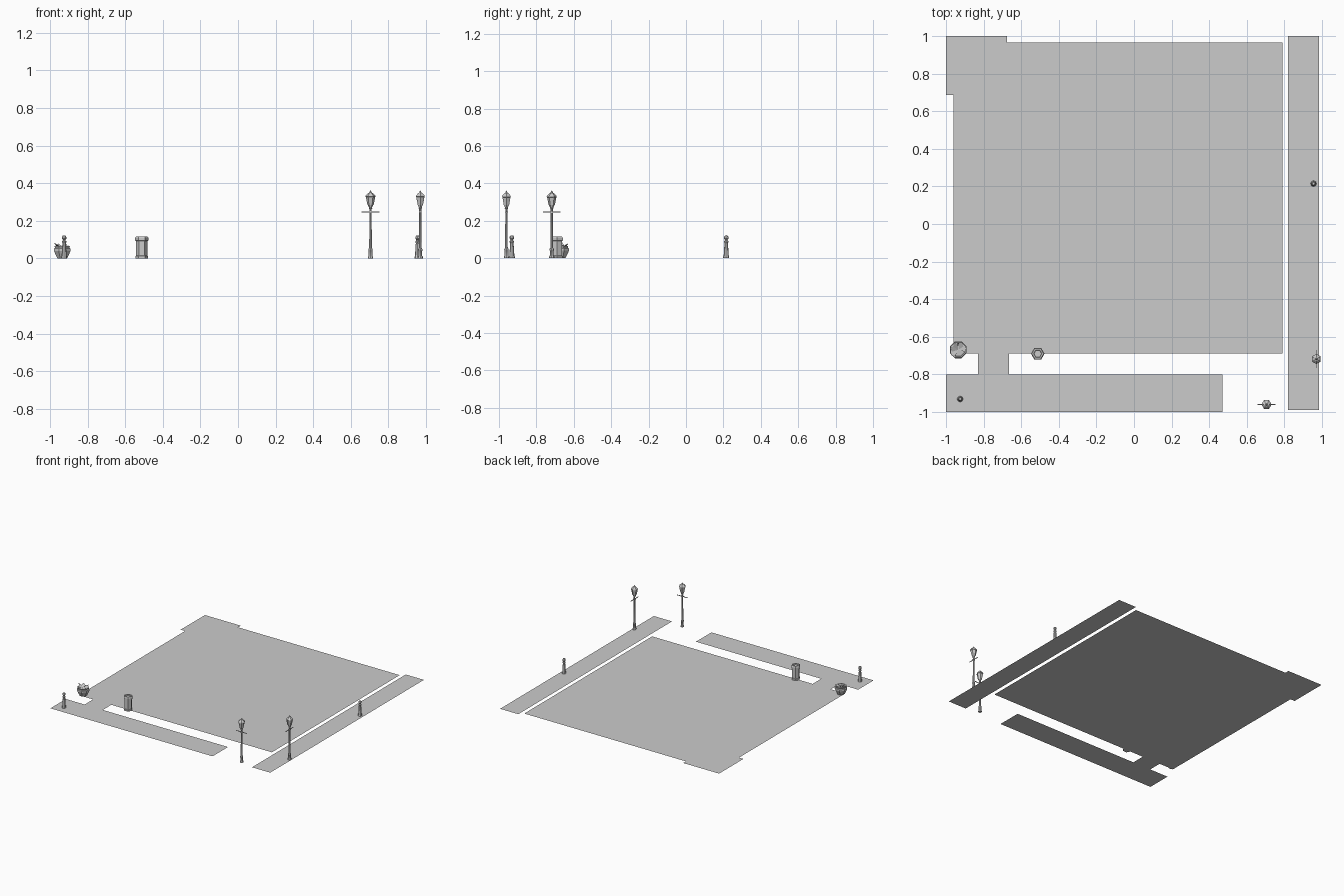
import bpy, bmesh, math
from mathutils import Vector, Matrix

if "Cube" in bpy.data.objects:
    bpy.data.objects.remove(bpy.data.objects["Cube"])


def finish(name, bm, loc=(0, 0, 0), rot=0, smooth=None):
    bmesh.ops.recalc_face_normals(bm, faces=bm.faces[:])
    me = bpy.data.meshes.new(name)
    bm.to_mesh(me)
    bm.free()
    ob = bpy.data.objects.new(name, me)
    ob.location = loc
    ob.rotation_euler.z = rot
    bpy.context.collection.objects.link(ob)
    if smooth:
        bpy.ops.object.select_all(action='DESELECT')
        bpy.context.view_layer.objects.active = ob
        ob.select_set(True)
        bpy.ops.object.shade_smooth_by_angle(angle=math.radians(smooth))
    return ob


def flat(name, pts):
    """Flat paving sheet from an outline, facing up."""
    bm = bmesh.new()
    bm.faces.new([bm.verts.new((x, y, 0)) for x, y in pts])
    finish(name, bm)


def add_lathe(bm, profile, sides, phase=0):
    """Revolve (radius, z) points; zero radius closes to a point."""
    rings = []
    for r, z in profile:
        if r == 0:
            rings.append([bm.verts.new((0, 0, z))] * sides)
        else:
            rings.append([bm.verts.new((r * math.cos(phase + math.tau * i / sides),
                                        r * math.sin(phase + math.tau * i / sides), z))
                          for i in range(sides)])
    for a, b in zip(rings, rings[1:]):
        for i in range(sides):
            j = (i + 1) % sides
            bm.faces.new(dict.fromkeys((a[i], a[j], b[j], b[i])))


def add_box(bm, center, size):
    m = Matrix.Translation(center) @ Matrix.Diagonal((*size, 1))
    bmesh.ops.create_cube(bm, size=1, matrix=m)


# Paving: plaza joined to the front walk by a neck, plus the separate side walk
flat("plaza_paving", [(-1, -1), (0.47, -1), (0.47, -0.8), (-0.665, -0.8), (-0.665, -0.69),
                      (0.79, -0.69), (0.79, 0.965), (-0.675, 0.965), (-0.675, 1), (-1, 1),
                      (-1, 0.685), (-0.96, 0.685), (-0.96, -0.69), (-0.83, -0.69),
                      (-0.83, -0.8), (-1, -0.8)])
flat("side_walk", [(0.82, -0.99), (0.985, -0.99), (0.985, 1), (0.82, 1)])


# Street lamps: fluted base and pole, hexagonal lantern, ladder bar
def lamp(n, x, y, rot):
    bm = bmesh.new()
    add_lathe(bm, [(0, 0), (0.014, 0), (0.014, 0.008), (0.010, 0.014), (0.010, 0.04),
                   (0.012, 0.044), (0.011, 0.05), (0.007, 0.056), (0.006, 0.262),
                   (0.010, 0.268), (0.006, 0.274), (0, 0.274)], 8)
    finish(f"lamp_post_{n}", bm, (x, y, 0), rot, 35)
    bm = bmesh.new()
    add_lathe(bm, [(0, 0.272), (0.009, 0.272), (0.015, 0.284), (0.023, 0.326),
                   (0.027, 0.328), (0.026, 0.334), (0.013, 0.347), (0.007, 0.349),
                   (0.005, 0.355), (0, 0.363)], 6)
    # corner ribs on the glass
    for i in range(6):
        a = math.tau * i / 6
        d = Vector((math.cos(a), math.sin(a), 0))
        lo, hi = d * 0.015 + Vector((0, 0, 0.284)), d * 0.0235 + Vector((0, 0, 0.327))
        q = (hi - lo).to_track_quat('Z', 'Y').to_matrix().to_4x4()
        bmesh.ops.create_cone(bm, segments=4, radius1=0.0015, radius2=0.0015, cap_ends=True,
                              depth=(hi - lo).length, matrix=Matrix.Translation((lo + hi) / 2) @ q)
    finish(f"lamp_lantern_{n}", bm, (x, y, 0), rot)
    bm = bmesh.new()
    add_box(bm, (0, 0, 0.247), (0.095, 0.004, 0.004))
    add_box(bm, (0, 0, 0.247), (0.016, 0.014, 0.008))
    finish(f"lamp_crossbar_{n}", bm, (x, y, 0), rot)


lamp(1, 0.705, -0.96, 0)
lamp(2, 0.97, -0.718, math.pi / 2)

# Bollards: flared shaft, collar and round knob
for n, (x, y) in enumerate([(-0.925, -0.931), (0.955, 0.215)], 1):
    bm = bmesh.new()
    add_lathe(bm, [(0, 0), (0.016, 0), (0.016, 0.008), (0.0135, 0.014), (0.009, 0.082),
                   (0.012, 0.086), (0.012, 0.091), (0.007, 0.095), (0.007, 0.099),
                   (0.012, 0.105), (0.012, 0.114), (0.007, 0.121), (0, 0.123)], 8)
    finish(f"bollard_{n}", bm, (x, y, 0), 0, 35)

# Litter bin: hexagonal body with base and rim bands, recessed top
bm = bmesh.new()
add_lathe(bm, [(0, 0), (0.033, 0), (0.033, 0.012), (0.030, 0.015), (0.030, 0.092),
               (0.036, 0.095), (0.036, 0.108), (0.031, 0.116), (0.022, 0.116),
               (0.020, 0.108), (0, 0.108)], 6)
finish("litter_bin", bm, (-0.512, -0.69, 0))

# Planter: low-poly bowl with a rim and soil
bm = bmesh.new()
add_lathe(bm, [(0, 0), (0.028, 0), (0.032, 0.008), (0.048, 0.04), (0.048, 0.052),
               (0.042, 0.056), (0.044, 0.066), (0.037, 0.066), (0.035, 0.052), (0, 0.056)],
          8, math.pi / 8)
finish("planter_bowl", bm, (-0.935, -0.67, 0))

# Broad leaves leaning over the rim, higher to the left
bm = bmesh.new()
for deg, tip in [(170, 0.085), (120, 0.08), (220, 0.074), (60, 0.078), (10, 0.07)]:
    a = math.radians(deg)
    d, s = Vector((math.cos(a), math.sin(a), 0)), Vector((-math.sin(a), math.cos(a), 0))
    up = Vector((0, 0, 1))
    bm.faces.new([bm.verts.new(p) for p in (up * 0.056, d * 0.03 + s * 0.014 + up * 0.066,
                                            d * 0.046 + up * tip, d * 0.03 - s * 0.014 + up * 0.066)])
finish("planter_leaves", bm, (-0.935, -0.67, 0))
